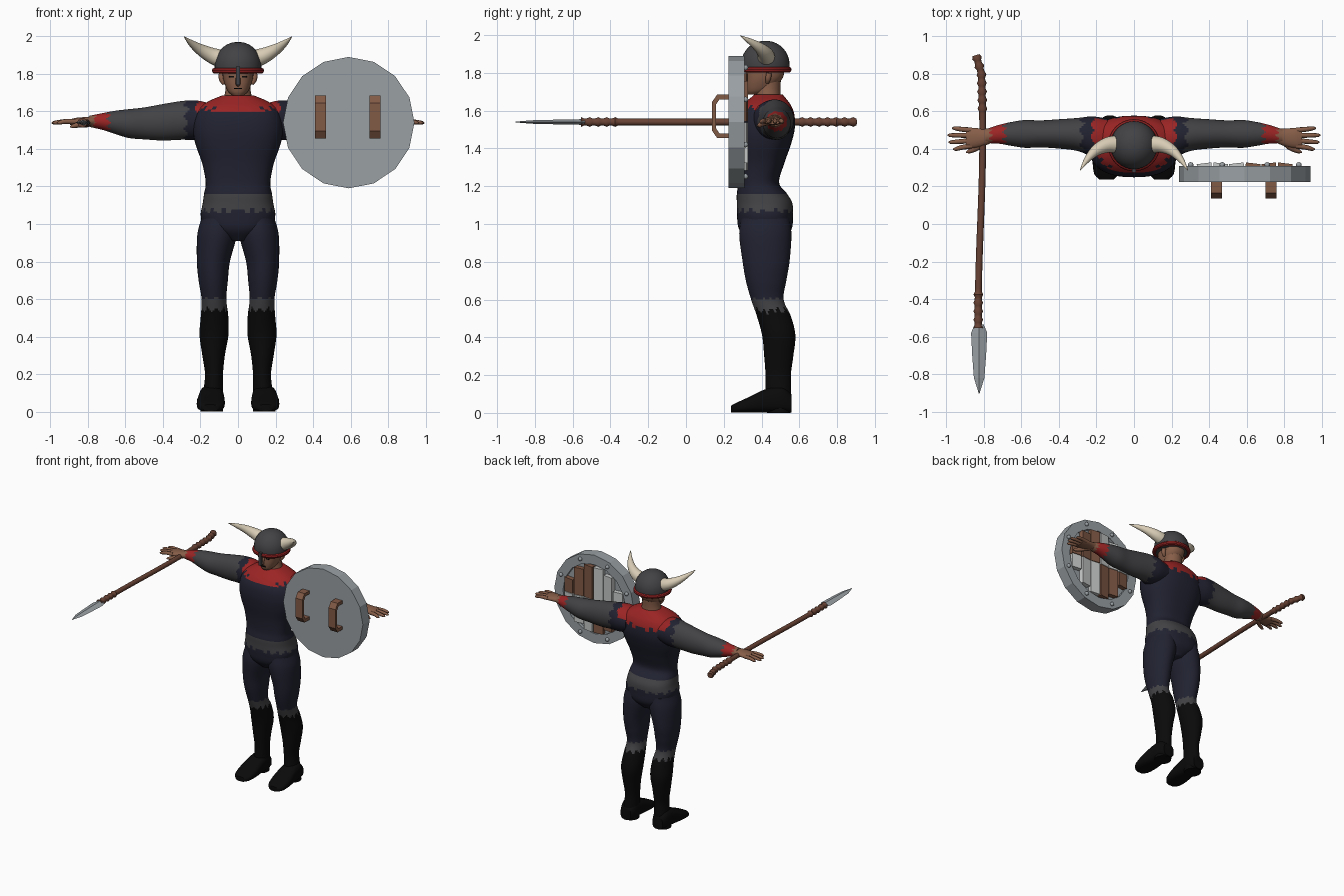
import bpy, bmesh
from math import sin, cos, pi, atan2, sqrt, radians
from mathutils import Vector, Matrix

if "Cube" in bpy.data.objects:
    bpy.data.objects.remove(bpy.data.objects["Cube"])


def material(name, rgb):
    m = bpy.data.materials.new(name)
    m.use_nodes = True
    m.diffuse_color = (*rgb, 1)
    m.node_tree.nodes["Principled BSDF"].inputs["Base Color"].default_value = (*rgb, 1)
    return m


navy = material("navy cloth", (.015, .016, .03))
grey = material("charcoal", (.055, .055, .06))
black = material("black leather", (.003, .003, .003))
red = material("red cloth", (.33, .018, .018))
skin = material("skin", (.24, .11, .065))
horn = material("horn ivory", (.68, .6, .46))
steel = material("steel", (.32, .35, .37))
wood = material("strap wood", (.22, .1, .06))
dark_wood = material("dark wood", (.14, .055, .035))
white = material("white paint", (.58, .59, .59))


def finish(name, bm, mats, rule=None, smooth=True):
    bmesh.ops.recalc_face_normals(bm, faces=bm.faces)
    for f in bm.faces:
        f.smooth = smooth
        if rule:
            f.material_index = rule(f.calc_center_median())
    me = bpy.data.meshes.new(name)
    bm.to_mesh(me)
    bm.free()
    for m in mats:
        me.materials.append(m)
    if smooth:
        me.set_sharp_from_angle(angle=radians(50))
    ob = bpy.data.objects.new(name, me)
    bpy.context.collection.objects.link(ob)
    return ob


def spline(rows, sub):
    """Catmull-Rom refinement of a list of equal-length rows."""
    rows = [Vector(r) for r in rows]
    pts = [rows[0] * 2 - rows[1]] + rows + [rows[-1] * 2 - rows[-2]]
    out = []
    for a, b, c, d in zip(pts, pts[1:], pts[2:], pts[3:]):
        for k in range(sub):
            t = k / sub
            out.append(b + (c - a) * (t / 2) + (a * 2 - b * 5 + c * 4 - d) * (t * t / 2)
                       + (b * 3 - a - c * 3 + d) * (t ** 3 / 2))
    return out + [rows[-1]]


def skin_rings(name, rings, mats, rule, smooth):
    bm = bmesh.new()
    vs = [[bm.verts.new(p) for p in r] for r in rings]
    n = len(vs[0])
    for a, b in zip(vs, vs[1:]):
        for i in range(n):
            j = (i + 1) % n
            bm.faces.new((a[i], a[j], b[j], b[i]))
    bm.faces.new(vs[0])
    bm.faces.new(vs[-1])
    return finish(name, bm, mats, rule, smooth)


def loft(name, axis, rows, mats, rule=None, n=48, sub=6, power=2, side=1, smooth=True):
    """Rows are (position on axis, centre u, centre v, radius u, radius v)."""
    def bulge(c):
        return (1 if c > 0 else -1) * abs(c) ** (2 / power)
    rings = []
    for t, cu, cv, ru, rv in spline(rows, sub):
        ring = []
        for i in range(n):
            a = 2 * pi * i / n
            u, v = cu + ru * bulge(cos(a)), cv + rv * bulge(sin(a))
            p = {"x": (t, u, v), "y": (u, t, v), "z": (u, v, t)}[axis]
            ring.append((p[0] * side, p[1], p[2]))
        rings.append(ring)
    return skin_rings(name, rings, mats, rule, smooth)


def tube(name, rows, mat, n=12, sub=4, side=1):
    """Rows are (x, y, z, radius) along a path."""
    pts = spline(rows, sub)
    pos = [Vector((p[0] * side, p[1], p[2])) for p in pts]
    rings, old, q = [], Vector((0, 0, 1)), Matrix.Identity(3).to_quaternion()
    for i, p in enumerate(pos):
        d = (pos[min(i + 1, len(pos) - 1)] - pos[max(i - 1, 0)]).normalized()
        q = old.rotation_difference(d) @ q
        old = d
        rings.append([p + q @ Vector((cos(2 * pi * k / n), sin(2 * pi * k / n), 0)) * max(pts[i][3], .001)
                      for k in range(n)])
    return skin_rings(name, rings, [mat], None, True)


def box(name, centre, size, mat, tilt=0):
    bm = bmesh.new()
    bmesh.ops.create_cube(bm, size=1, matrix=Matrix.Translation(centre)
                          @ Matrix.Rotation(tilt, 4, 'Z') @ Matrix.Diagonal((*size, 1)))
    return finish(name, bm, [mat], smooth=False)


def jag(u, v, teeth):
    """Zigzag from 0 to 1 around a limb."""
    return abs((atan2(v, u) / pi * teeth) % 2 - 1)


# Torso: trousers, belt, tunic and red yoke
def torso_rule(p):
    j = jag(p.x, p.y - .41, 18)
    if p.z > (1.595 if p.y < .41 else 1.555) + .035 * j * (p.y > .3):
        return 2
    return 1 if 1.055 + .03 * j < p.z < 1.16 else 0


loft("torso", "z", [
    (.91, 0, .42, .05, .09), (.97, 0, .42, .165, .138), (1.04, 0, .418, .198, .148),
    (1.11, 0, .416, .188, .147), (1.16, 0, .402, .181, .133), (1.22, 0, .385, .172, .108),
    (1.32, 0, .395, .19, .125), (1.42, 0, .405, .225, .15), (1.5, 0, .412, .24, .163),
    (1.57, 0, .417, .232, .158), (1.62, 0, .425, .205, .135), (1.655, 0, .432, .155, .105),
    (1.685, 0, .437, .085, .075)], [navy, grey, red], torso_rule, sub=8, power=2.4)

# Neck and head
loft("neck", "z", [(1.6, 0, .44, .09, .08), (1.67, 0, .435, .076, .068), (1.72, 0, .435, .066, .065),
                   (1.8, 0, .44, .066, .065)], [skin], sub=3, n=24)
loft("head", "z", [(1.685, 0, .365, .03, .035), (1.705, 0, .382, .052, .062), (1.74, 0, .4, .069, .085),
                   (1.78, 0, .415, .08, .1), (1.84, 0, .42, .085, .105)], [skin], n=32, power=2.3)
tube("nose", [(0, .325, 1.795, .009), (0, .305, 1.765, .014), (0, .302, 1.75, .014), (0, .32, 1.738, .008)], skin)
box("mouth", (0, .313, 1.722), (.042, .009, .007), black)

# Helmet with rim and nose guard
loft("helmet", "z", [(1.805, 0, .42, .123, .127)] + [
    (1.845 + .125 * sin(k * pi / 12), 0, .42, .123 * cos(k * pi / 12) + .002, .126 * cos(k * pi / 12) + .002)
    for k in range(7)], [grey], sub=3, n=32)
bpy.ops.mesh.primitive_torus_add(major_radius=.123, minor_radius=.016, major_segments=32,
                                 minor_segments=10, location=(0, .42, 1.817))
rim = bpy.context.object
rim.name = "helmet_rim"
rim.data.materials.append(red)
bpy.ops.object.shade_smooth_by_angle()
box("nose_guard", (0, .283, 1.79), (.02, .018, .1), grey)


# Colour rules for the limbs
def leg_rule(p):
    j = jag(abs(p.x) - .13, p.y - .45, 11)
    return 2 if p.z < .525 + .035 * j else 1 if p.z < .595 + .015 * j else 0


def arm_rule(p):
    x, j = abs(p.x), jag(p.y - .48, p.z - 1.54, 9)
    if x < .235 - .03 * j and p.z > 1.59:
        return 2
    return 0 if x < .26 + .035 * j else 1 if x < .675 + .03 * j else 2 if x < .755 + .02 * j else 3


for s, tag in ((1, "left"), (-1, "right")):
    # Legs and boots
    loft(tag + "_leg", "z", [
        (0, .14, .49, .06, .062), (.1, .133, .489, .053, .068), (.2, .128, .488, .048, .067),
        (.3, .13, .491, .06, .077), (.41, .128, .491, .077, .088), (.51, .125, .466, .073, .09),
        (.6, .128, .431, .066, .086), (.7, .132, .424, .078, .107), (.8, .131, .424, .088, .124),
        (.94, .112, .42, .105, .138), (1.03, .105, .42, .09, .128)],
        [navy, grey, black], leg_rule, sub=9, side=s)
    loft(tag + "_foot", "y", [
        (.558, .14, .05, .045, .048), (.51, .14, .07, .062, .069), (.43, .142, .065, .068, .064),
        (.34, .145, .044, .075, .043), (.27, .147, .028, .066, .027), (.238, .147, .02, .04, .018)],
        [black], n=28, sub=4, power=2.8, side=s)

    # Arms and cuffs
    loft(tag + "_arm", "x", [
        (.14, .45, 1.55, .11, .09), (.22, .465, 1.553, .108, .105), (.3, .477, 1.552, .088, .103),
        (.4, .48, 1.542, .078, .097), (.5, .48, 1.536, .072, .085), (.58, .48, 1.535, .074, .077),
        (.65, .48, 1.541, .064, .063), (.72, .478, 1.546, .05, .045), (.79, .468, 1.547, .037, .03)],
        [navy, grey, red, skin], arm_rule, sub=8, side=s)

    # Hands
    loft(tag + "_palm", "x", [(.75, .472, 1.547, .036, .03), (.8, .462, 1.547, .046, .024),
                              (.86, .458, 1.545, .054, .021), (.895, .458, 1.543, .05, .015)],
         [skin], n=20, sub=3, side=s)
    for k, reach in enumerate((.97, .993, .988, .965)):
        y0, y1 = .5 - k * .028, .51 - k * .037
        tube(f"{tag}_finger_{k + 1}", [(.865, y0, 1.545, .014), (.92, (y0 + y1) / 2, 1.546, .013),
                                       (reach - .015, y1, 1.54, .01), (reach, y1, 1.538, .003)],
             skin, n=8, sub=3, side=s)
    tube(tag + "_thumb", [(.79, .45, 1.54, .018), (.83, .41, 1.533, .016), (.875, .388, 1.522, .012),
                          (.895, .382, 1.518, .003)], skin, n=8, sub=3, side=s)

    # Horns, ears and eyes
    tube(tag + "_horn", [(.09, .425, 1.88, .048), (.145, .42, 1.9, .041), (.205, .39, 1.932, .029),
                         (.252, .34, 1.966, .016), (.286, .287, 1.997, .002)], horn, n=20, side=s)
    tube(tag + "_ear", [(.075, .43, 1.745, .008), (.086, .435, 1.77, .015), (.088, .44, 1.8, .015)],
         skin, n=10, side=s)
    box(tag + "_eye", (.034 * s, .322, 1.785), (.026, .009, .009), black)

# Shield disc with raised back rim
SX, SZ, R = .59, 1.54, .35
bm = bmesh.new()
rings = [[bm.verts.new((SX + r * sin(k * pi / 8), y, SZ + r * cos(k * pi / 8))) for k in range(16)]
         for r, y in ((R, .225), (R, .31), (.275, .31), (.275, .285))]
for a, b in zip(rings, rings[1:]):
    for i in range(16):
        j = (i + 1) % 16
        bm.faces.new((a[i], a[j], b[j], b[i]))
bm.faces.new(rings[0])
bm.faces.new(rings[-1])
finish("shield", bm, [steel], smooth=False)

# Quartered planks on the back of the shield
for k in range(6):
    off = (k - 2.5) * .086
    length = sqrt(.27 ** 2 - (abs(off) + .03) ** 2)
    for up in (1, -1):
        paint = wood if (off > 0) == (up > 0) else white
        box(f"plank_{k + 1}_{'upper' if up > 0 else 'lower'}", (SX + off, .306, SZ + up * length / 2),
            (.078, .035, length - .004), paint, tilt=.12 * (-1) ** k)

# Rivets round the rim
for k in range(8):
    a = (k + .5) * pi / 4
    bm = bmesh.new()
    bmesh.ops.create_uvsphere(bm, u_segments=10, v_segments=6, radius=.015,
                              matrix=Matrix.Translation((SX + .312 * sin(a), .315, SZ + .312 * cos(a))))
    finish(f"rivet_{k + 1}", bm, [steel])

# Handles on the front of the shield
outer = [(.23, .115), (.165, .115), (.137, .075), (.137, -.075), (.165, -.115), (.23, -.115)]
inner = [(.23, -.09), (.177, -.09), (.16, -.065), (.16, .065), (.177, .09), (.23, .09)]
for x, tag in ((.44, "inner"), (.73, "outer")):
    bm = bmesh.new()
    face = bm.faces.new([bm.verts.new((x - .03, y, z + 1.57)) for y, z in outer + inner])
    new = bmesh.ops.extrude_face_region(bm, geom=[face], use_keep_orig=True)["geom"]
    bmesh.ops.translate(bm, vec=(.06, 0, 0), verts=[v for v in new if isinstance(v, bmesh.types.BMVert)])
    finish(tag + "_handle", bm, [wood], smooth=False)

# Spear: knotted shaft with bound grip, and a faceted blade
shaft = []
for k in range(98):
    y = -.555 + k * .015
    bound = y < -.37 or y > .57
    bend = max(0, y - .8) * .25
    shaft.append((-.818 - .012 * cos(y * 3.3 + 1.6) - bend, y, 1.54,
                  (.026 if k % 3 == 0 else .019) if bound else .018))
tube("spear_shaft", shaft, dark_wood, n=12, sub=1)
loft("spear_blade", "y", [(-.535, -.825, 1.54, .024, .016), (-.58, -.825, 1.54, .043, .014),
                          (-.7, -.825, 1.54, .037, .012), (-.82, -.825, 1.54, .028, .009),
                          (-.903, -.825, 1.54, .002, .002)], [steel], n=4, sub=1, smooth=False)
